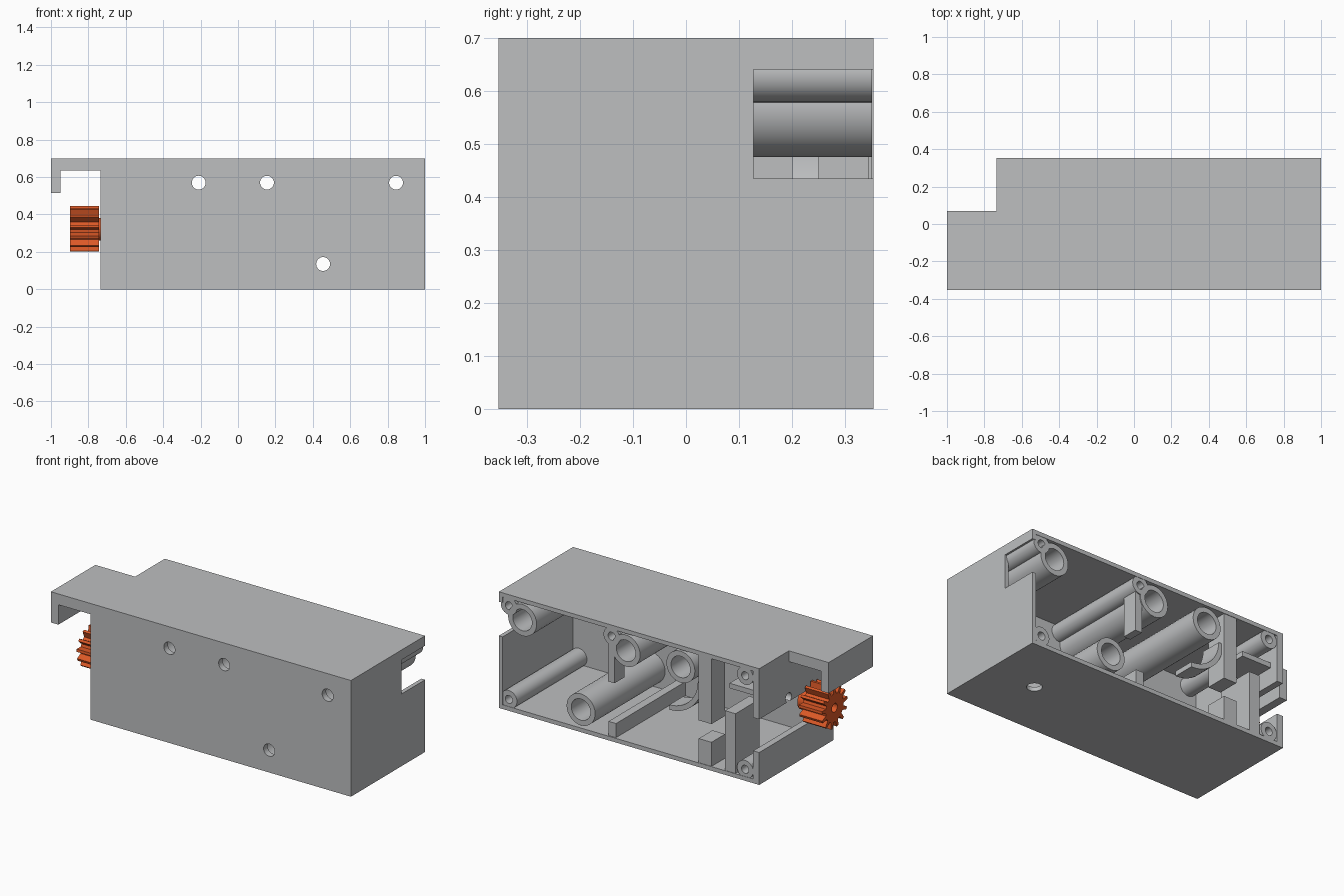
import bpy, bmesh, math
from mathutils import Matrix, Vector

if "Cube" in bpy.data.objects:
    bpy.data.objects.remove(bpy.data.objects["Cube"], do_unlink=True)


def material(name, rgb):
    m = bpy.data.materials.new(name)
    m.use_nodes = True
    m.diffuse_color = (*rgb, 1)
    m.node_tree.nodes["Principled BSDF"].inputs["Base Color"].default_value = (*rgb, 1)
    return m


GREY = material("light grey", (0.51, 0.52, 0.53))
ORANGE = material("orange", (0.72, 0.1, 0.02))
BACK, FRONT, INNER = 0.353, -0.353, -0.315


def finish(name, bm, mat=GREY, smooth=False):
    bmesh.ops.recalc_face_normals(bm, faces=bm.faces)
    me = bpy.data.meshes.new(name)
    bm.to_mesh(me)
    bm.free()
    me.materials.append(mat)
    ob = bpy.data.objects.new(name, me)
    bpy.context.collection.objects.link(ob)
    if smooth:
        select(ob)
        bpy.ops.object.shade_smooth_by_angle(angle=math.radians(35))
    return ob


def select(ob):
    bpy.ops.object.select_all(action='DESELECT')
    ob.select_set(True)
    bpy.context.view_layer.objects.active = ob


def box(name, x, y, z):
    bm = bmesh.new()
    bmesh.ops.create_cube(bm, size=1)
    for v in bm.verts:
        v.co = [(a + b) / 2 + c * (b - a) for (a, b), c in zip((x, y, z), v.co)]
    return finish(name, bm)


def cylinder(name, centre, radius, depth, axis):
    bm = bmesh.new()
    rot = Vector((0, 0, 1)).rotation_difference(Vector(axis)).to_matrix().to_4x4()
    bmesh.ops.create_cone(bm, cap_ends=True, segments=32, radius1=radius, radius2=radius,
                          depth=depth, matrix=Matrix.Translation(centre) @ rot)
    return finish(name, bm)


def circle(r, n=32):
    return [(r * math.cos(i * math.tau / n), r * math.sin(i * math.tau / n)) for i in range(n)]


def ring_prism(name, outer, inner, place, a, b, mat=GREY, smooth=True):
    """Hollow prism between two matching loops, from a to b along its axis."""
    bm = bmesh.new()
    loops = [[bm.verts.new(place(p, q, t)) for p, q in loop]
             for loop, t in ((outer, a), (outer, b), (inner, b), (inner, a))]
    n = len(outer)
    for k in range(4):
        l1, l2 = loops[k], loops[(k + 1) % 4]
        for i in range(n):
            j = (i + 1) % n
            bm.faces.new((l1[i], l1[j], l2[j], l2[i]))
    return finish(name, bm, mat, smooth)


def cut(ob, cutters):
    for c in cutters:
        mod = ob.modifiers.new("cut", 'BOOLEAN')
        mod.operation, mod.solver, mod.object = 'DIFFERENCE', 'EXACT', c
        select(ob)
        bpy.ops.object.modifier_apply(modifier=mod.name)
        bpy.data.objects.remove(c, do_unlink=True)


# Housing shell, open at the back, with side notches and screw holes
bosses = [(-0.21, 0.57), (0.155, 0.57), (0.845, 0.57), (0.455, 0.135)]
housing = box("housing", (-0.735, 1), (FRONT, BACK), (0, 0.7))
cutters = [box("cavity", (-0.695, 0.975), (INNER, 0.5), (0.025, 0.675)),
           box("right_notch", (0.9, 1.1), (0.127, 0.5), (0.435, 0.64)),
           box("left_notch", (-0.8, -0.66), (-0.25, 0.5), (0.195, 0.395)),
           cylinder("floor_hole", (0.69, 0, 0), 0.042, 0.2, (0, 0, 1)),
           cylinder("side_hole", (-0.72, 0.073, 0.42), 0.028, 0.2, (1, 0, 0))]
cutters += [cylinder("screw_hole", (x, FRONT, z), 0.037, 0.2, (0, 1, 0)) for x, z in bosses]
cut(housing, cutters)

# Overhanging hook at the side
box("hook_plate", (-1, -0.735), (FRONT, 0.07), (0.635, 0.7))
box("hook_lip", (-1, -0.95), (FRONT, 0.07), (0.515, 0.635))

# Large hollow bosses and slim screw posts
for x, z in bosses:
    ring_prism("boss", circle(0.095), circle(0.064),
               lambda p, q, t: (x + p, t, z + q), INNER, BACK - 0.002)
for x, z in [(0.935, 0.068), (0.935, 0.632), (0.25, 0.632), (-0.64, 0.068), (-0.64, 0.632)]:
    ring_prism("screw_post", circle(0.054), circle(0.024),
               lambda p, q, t: (x + p, t, z + q), INNER, BACK - 0.002)

# Ribs and cradle plates inside
box("post_web", (0.235, 0.28), (0.25, 0.345), (0.35, 0.6))
box("floor_rib", (0.225, 0.275), (INNER, 0.345), (0.02, 0.11))
box("upper_cradle_plate", (-0.415, -0.33), (0.22, 0.35), (0.28, 0.68))
box("lower_cradle_block", (-0.415, -0.33), (0.22, 0.35), (0.02, 0.17))
box("cradle_plate", (-0.575, -0.505), (0.12, 0.35), (0.02, 0.385))
box("post_shelf", (-0.7, -0.5), (0.1, 0.3), (0.5, 0.53))

# Curved bracket, a quarter ring
bm = bmesh.new()
rows = []
for i in range(13):
    a = math.pi + i * math.pi / 24
    rows.append([bm.verts.new((-0.12 + r * math.cos(a), y, 0.5 + r * math.sin(a)))
                 for r, y in ((0.19, 0.2), (0.19, 0.33), (0.22, 0.33), (0.22, 0.2))])
for r1, r2 in zip(rows, rows[1:]):
    for k in range(4):
        bm.faces.new((r1[k], r1[(k + 1) % 4], r2[(k + 1) % 4], r2[k]))
bm.faces.new(rows[0])
bm.faces.new(rows[-1])
finish("curved_bracket", bm, smooth=True)

# Toothed gear with a bore, and its short hub
TEETH = 13
profile, bore = [], []
for i in range(TEETH):
    for k, (f, r) in enumerate(((-0.3, 0.085), (-0.13, 0.123), (0.13, 0.123), (0.3, 0.085))):
        a = (i + f) * math.tau / TEETH + math.pi / 2
        profile.append((r * math.cos(a), r * math.sin(a)))
        bore.append((0.026 * math.cos(a), 0.026 * math.sin(a)))


def on_shaft(p, q, t):
    return (t, -0.134 + p, 0.322 + q)


ring_prism("gear", profile, bore, on_shaft, -0.897, -0.743, ORANGE, False)
ring_prism("gear_hub", circle(0.06), circle(0.026), on_shaft, -0.743, -0.69, ORANGE)
